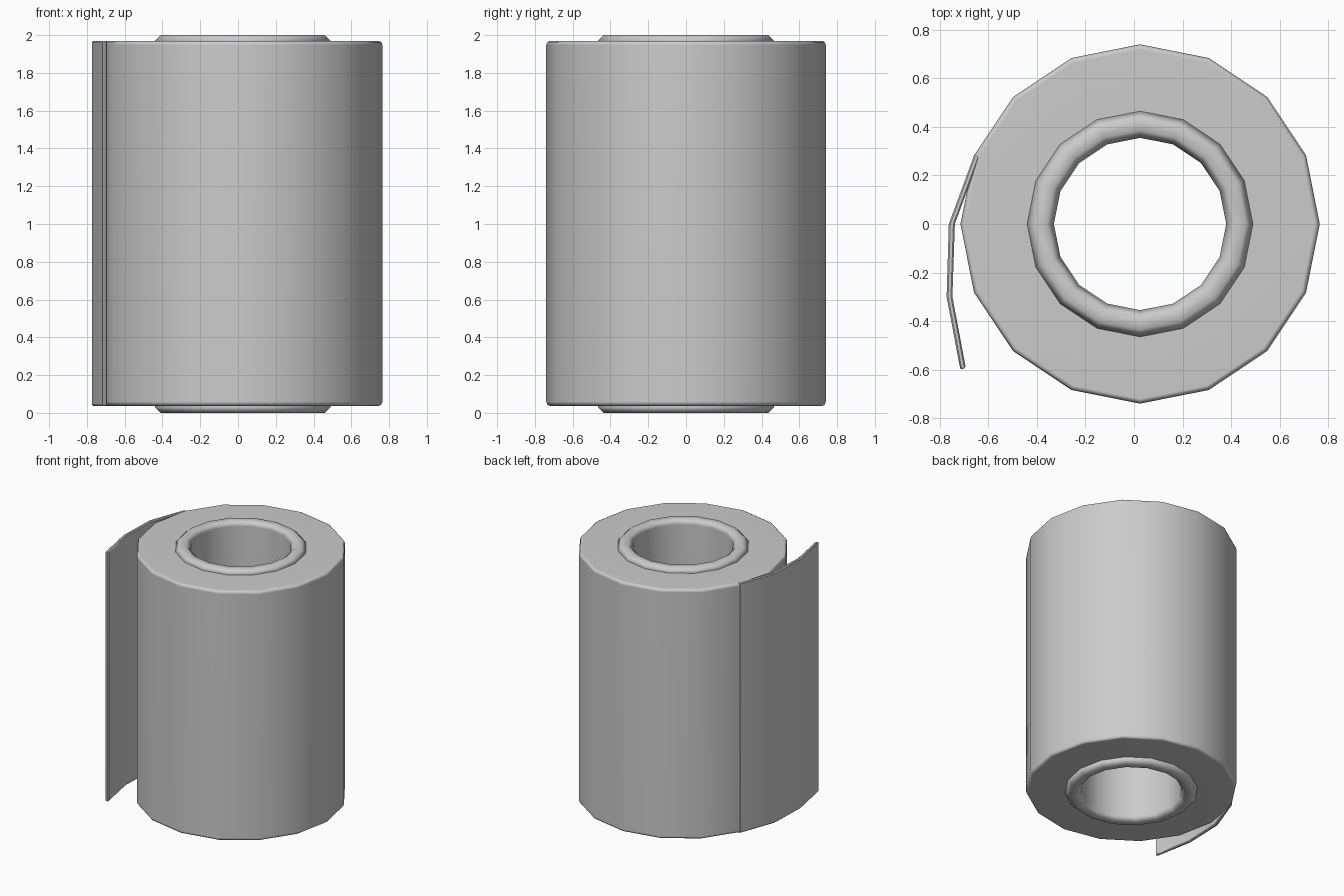
import bpy, bmesh
from math import cos, sin, pi, radians

if "Cube" in bpy.data.objects:
    bpy.data.objects.remove(bpy.data.objects["Cube"])

CX = 0.025      # roll axis, offset because the loose sheet widens the left side
SIDES = 16
Z0, Z1 = 0.037, 1.97


def finish(name, bm):
    bmesh.ops.recalc_face_normals(bm, faces=bm.faces)
    me = bpy.data.meshes.new(name)
    bm.to_mesh(me)
    bm.free()
    ob = bpy.data.objects.new(name, me)
    bpy.context.collection.objects.link(ob)
    bpy.ops.object.select_all(action='DESELECT')
    ob.select_set(True)
    bpy.context.view_layer.objects.active = ob
    bpy.ops.object.shade_smooth_by_angle(angle=radians(50))
    return ob


def weighted(ob):
    mod = ob.modifiers.new("weighted", 'WEIGHTED_NORMAL')
    mod.keep_sharp = True


def ring(name, profile):
    """Turn a closed (radius, z) profile around the roll axis."""
    bm = bmesh.new()
    loops = []
    for i in range(SIDES):
        a = 2 * pi * i / SIDES
        loops.append([bm.verts.new((CX + r * cos(a), r * sin(a), z)) for r, z in profile])
    n = len(profile)
    for i in range(SIDES):
        p, q = loops[i], loops[(i + 1) % SIDES]
        for j in range(n):
            k = (j + 1) % n
            bm.faces.new((p[j], q[j], q[k], p[k]))
    return finish(name, bm)


# Wound paper with softly rounded rims
weighted(ring("paper_roll", [
    (0.44, Z0), (0.72, Z0), (0.734, Z0 + 0.007), (0.74, Z0 + 0.023),
    (0.74, Z1 - 0.023), (0.734, Z1 - 0.007), (0.72, Z1), (0.44, Z1)]))

# Cardboard core, standing slightly proud at both ends
weighted(ring("core_tube", [
    (0.355, 0.03), (0.385, 0.0), (0.435, 0.0), (0.465, 0.03),
    (0.465, 1.97), (0.435, 2.0), (0.385, 2.0), (0.355, 1.97)]))

# Loose sheet peeling off the left side
outer = [(-0.658, 0.285), (-0.763, 0.0), (-0.772, -0.3), (-0.715, -0.6)]
inner = [(-0.693, -0.592), (-0.748, -0.3), (-0.738, 0.0), (-0.635, 0.278)]
bm = bmesh.new()
rows = [[bm.verts.new((x, y, z)) for x, y in outer + inner] for z in (Z0, Z1)]
for i in range(8):
    j = (i + 1) % 8
    bm.faces.new((rows[0][i], rows[0][j], rows[1][j], rows[1][i]))
for row in rows:
    for i in range(3):
        bm.faces.new((row[i], row[i + 1], row[6 - i], row[7 - i]))
sheet = finish("loose_sheet", bm)
bevel = sheet.modifiers.new("rim", 'BEVEL')
bevel.width = 0.006
bevel.segments = 1
bevel.limit_method = 'ANGLE'
bevel.angle_limit = radians(50)
weighted(sheet)
